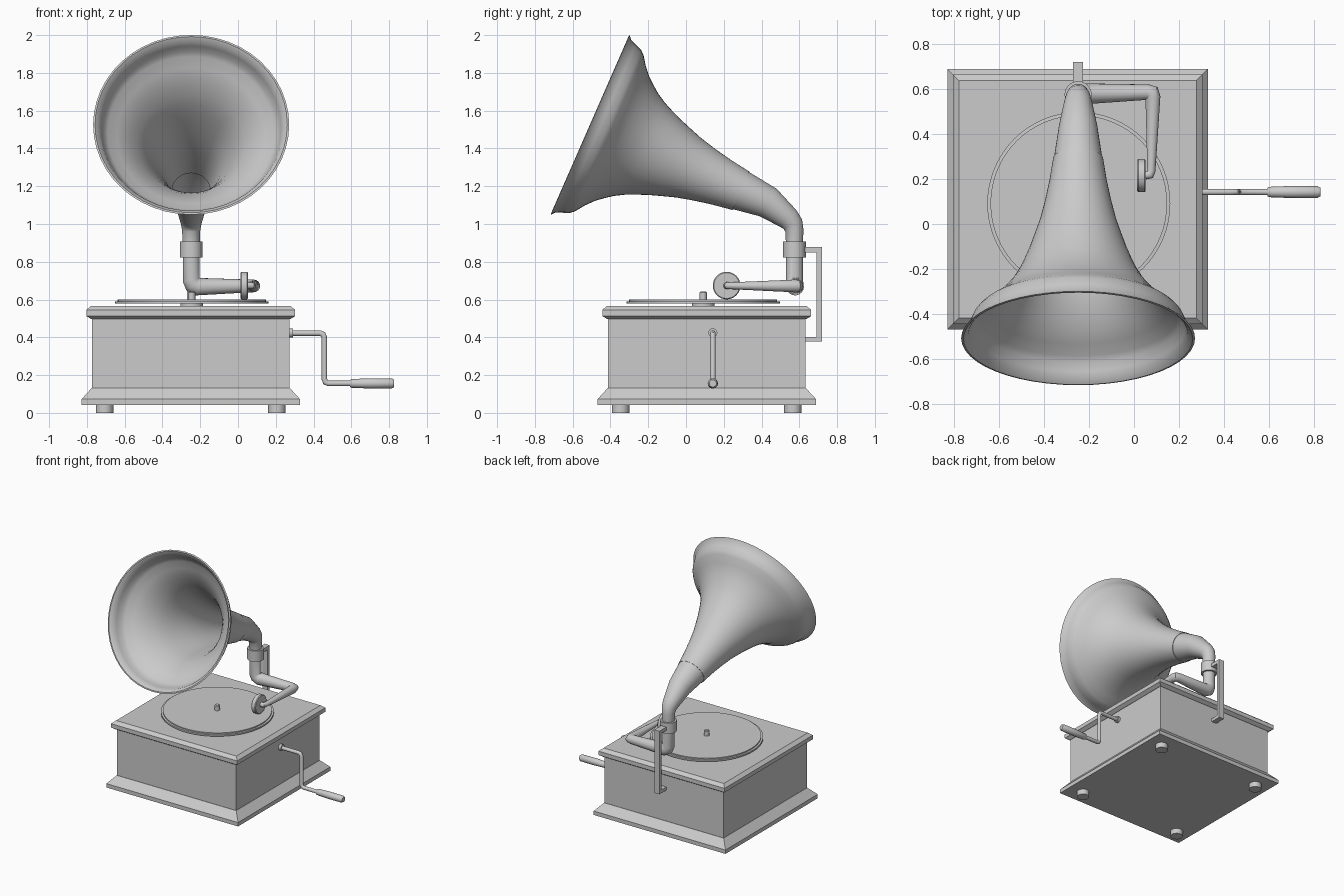
import bpy, bmesh, math
from mathutils import Vector

if "Cube" in bpy.data.objects:
    bpy.data.objects.remove(bpy.data.objects["Cube"])

CX, CY = -0.25, 0.11        # cabinet centre
PX, PY = -0.248, 0.574      # upright pipe axis


def finish(name, bm, smooth=True):
    bmesh.ops.recalc_face_normals(bm, faces=bm.faces)
    me = bpy.data.meshes.new(name)
    bm.to_mesh(me)
    bm.free()
    ob = bpy.data.objects.new(name, me)
    bpy.context.collection.objects.link(ob)
    if smooth:
        bpy.ops.object.select_all(action='DESELECT')
        ob.select_set(True)
        bpy.context.view_layer.objects.active = ob
        bpy.ops.object.shade_smooth_by_angle(angle=math.radians(32))
    return ob


def skin(name, rings, smooth=True, cap=True, closed=False):
    """Bridge equal-sized rings of points into a surface."""
    bm = bmesh.new()
    vs = [[bm.verts.new(p) for p in r] for r in rings]
    n = len(vs[0])
    pairs = list(zip(vs, vs[1:])) + ([(vs[-1], vs[0])] if closed else [])
    for a, b in pairs:
        for i in range(n):
            j = (i + 1) % n
            bm.faces.new((a[i], a[j], b[j], b[i]))
    if cap and not closed:
        bm.faces.new(vs[0])
        bm.faces.new(vs[-1])
    return finish(name, bm, smooth)


def lathe(name, profile, origin, axis=(0, 0, 1), n=32, closed=False):
    """Revolve (radius, distance) pairs about an axis."""
    q = Vector(axis).to_track_quat('Z', 'Y')
    rings = [[Vector(origin) + q @ Vector((r * math.cos(2 * math.pi * i / n),
              r * math.sin(2 * math.pi * i / n), t)) for i in range(n)] for r, t in profile]
    return skin(name, rings, closed=closed)


def tube(name, path, n=20, cap=True):
    """Sweep a mitred circle along (x, y, z, radius) points."""
    pts = [Vector(p[:3]) for p in path]
    dirs = [(b - a).normalized() for a, b in zip(pts, pts[1:])]
    u = dirs[0].orthogonal().normalized()
    rings = []
    for k, p in enumerate(pts):
        d1 = dirs[max(k - 1, 0)]
        d2 = dirs[min(k, len(dirs) - 1)]
        nrm = (d1 + d2).normalized()
        w = d1.cross(u)
        ring = []
        for i in range(n):
            a = 2 * math.pi * i / n
            v = (u * math.cos(a) + w * math.sin(a)) * path[k][3]
            ring.append(p + v - d1 * (v.dot(nrm) / d1.dot(nrm)))
        rings.append(ring)
        u = d1.rotation_difference(d2) @ u
    return skin(name, rings, cap=cap)


def square_stack(name, levels):
    """Square moulding from (half width, height) pairs."""
    return skin(name, [[(CX + sx * h, CY + sy * h, z) for sx, sy in
                ((-1, -1), (1, -1), (1, 1), (-1, 1))] for h, z in levels], smooth=False)


# cabinet
square_stack("plinth", [(0.578, 0.042), (0.578, 0.073), (0.524, 0.132)])
square_stack("cabinet_body", [(0.522, 0.12), (0.522, 0.51)])
square_stack("cabinet_lid", [(0.528, 0.497), (0.553, 0.513), (0.553, 0.545), (0.527, 0.567)])
for sx in (-1, 1):
    for sy in (-1, 1):
        lathe("foot", [(0.046, 0), (0.046, 0.045)],
              (CX + sx * 0.456, CY + sy * 0.456, 0), n=24)

# turntable
lathe("platter", [(0.406, 0.578), (0.406, 0.590), (0.392, 0.591), (0.392, 0.600)],
      (-0.245, 0.091, 0), n=64)
lathe("platter_hub", [(0.06, 0.56), (0.06, 0.58)], (-0.245, 0.091, 0))
lathe("spindle", [(0.019, 0.565), (0.019, 0.637), (0.014, 0.642)], (-0.245, 0.091, 0), n=16)

# tone arm: upright, sideways arm, forward arm, hook into the sound box
tube("tone_arm", [
    (PX, PY, 0.90, 0.045), (PX, PY, 0.705, 0.045),
    (PX + 0.010, PY + 0.002, 0.682, 0.046), (PX + 0.035, PY + 0.004, 0.668, 0.046),
    (0.062, 0.585, 0.672, 0.034), (0.078, 0.580, 0.672, 0.034), (0.084, 0.562, 0.672, 0.033),
    (0.077, 0.236, 0.673, 0.018), (0.071, 0.220, 0.674, 0.018), (0.050, 0.215, 0.674, 0.018)])
lathe("sound_box", [(0.068, 0.014), (0.073, 0.019), (0.073, 0.047), (0.068, 0.052)],
      (0, 0.215, 0.674), axis=(1, 0, 0))

# collar and rear support bracket
lathe("collar", [(0.06, 0.822), (0.06, 0.907)], (PX, PY, 0))
side = [(0.625, 0.850), (0.692, 0.850), (0.692, 0.402), (0.625, 0.402),
        (0.625, 0.377), (0.720, 0.377), (0.720, 0.877), (0.625, 0.877)]
skin("rear_bracket", [[(x, y, z) for y, z in side] for x in (PX - 0.022, PX + 0.022)],
     smooth=False)

# horn elbow
tube("horn_elbow", [
    (PX, PY, 0.89, 0.045), (PX, PY, 0.965, 0.048), (PX, 0.565, 1.000, 0.054),
    (PX, 0.540, 1.030, 0.062), (PX, 0.435, 1.114, 0.085), (PX, 0.288, 1.178, 0.108)],
    n=36, cap=False)

# horn bell: outer wall, then inner wall back to the rim
outer = [(0.519, 0.0), (0.497, 0.020), (0.486, 0.050), (0.471, 0.088), (0.452, 0.110),
         (0.402, 0.145), (0.357, 0.186), (0.325, 0.225), (0.295, 0.265), (0.266, 0.315),
         (0.242, 0.368), (0.217, 0.430), (0.193, 0.500), (0.170, 0.570), (0.148, 0.660),
         (0.128, 0.760), (0.111, 0.871)]
inner = [(r - 0.010, t - 0.002) for r, t in reversed(outer)]
lathe("horn_bell", outer + inner, (PX, -0.507, 1.525), axis=(0, 0.916, -0.401),
      n=48, closed=True)

# winding crank
KY = 0.142
lathe("crank_flange", [(0.024, 0.265), (0.024, 0.292)], (0, KY, 0.424), axis=(1, 0, 0), n=20)
tube("crank_rod", [
    (0.26, KY, 0.422, 0.0145), (0.435, KY, 0.422, 0.0145), (0.450, KY, 0.416, 0.0145),
    (0.457, KY, 0.400, 0.0145), (0.457, KY, 0.180, 0.0145), (0.463, KY, 0.163, 0.0145),
    (0.478, KY, 0.156, 0.0145), (0.61, KY, 0.156, 0.0145)], n=14)
lathe("crank_handle", [(0.018, 0.592), (0.023, 0.600), (0.027, 0.70), (0.026, 0.815),
                       (0.019, 0.827)], (0, KY, 0.156), axis=(1, 0, 0), n=20)
